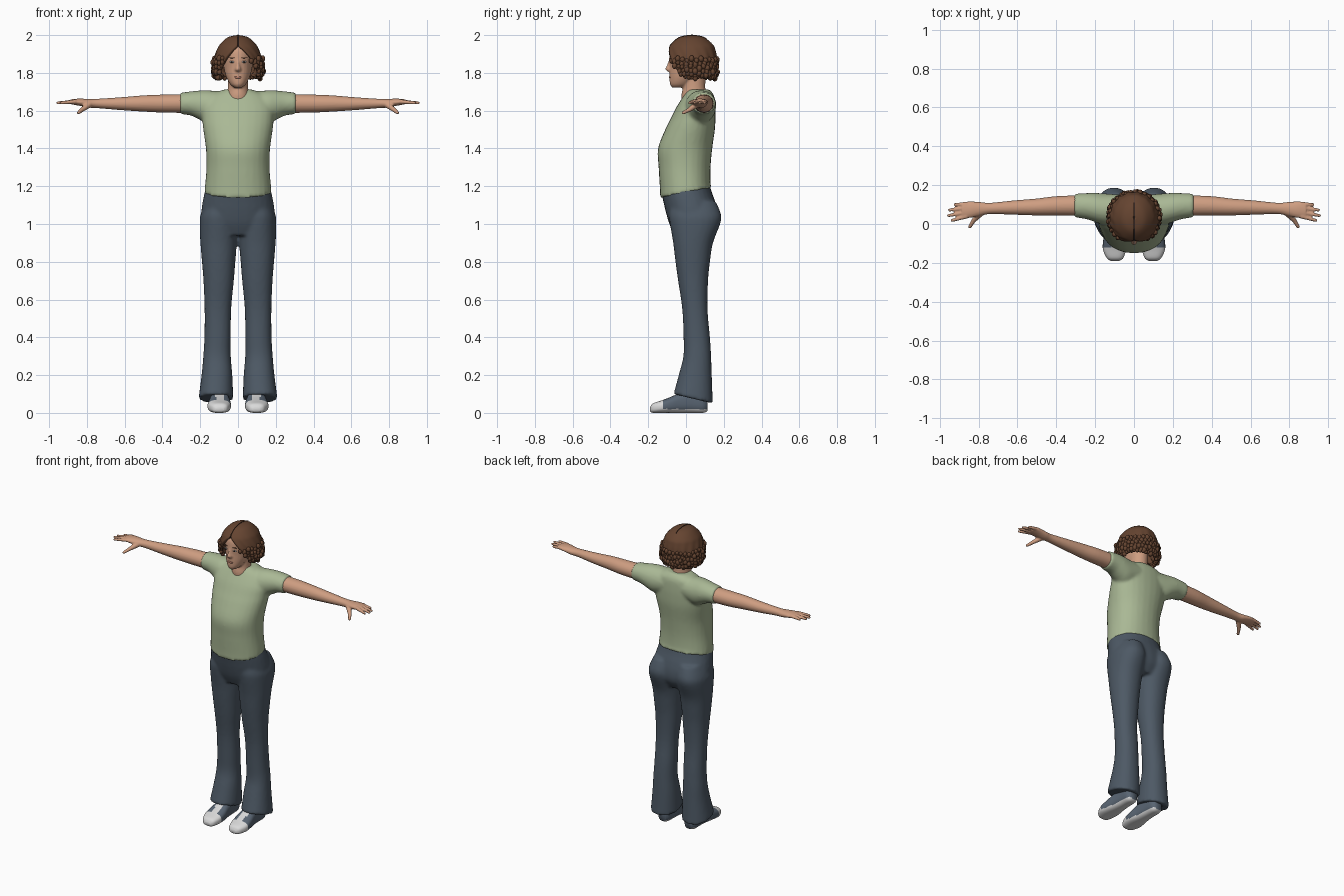
import bpy, bmesh, math, random
from mathutils import Matrix, Vector

cube = bpy.data.objects.get("Cube")
if cube:
    bpy.data.objects.remove(cube, do_unlink=True)
random.seed(4)


def material(name, red, green, blue):
    mat = bpy.data.materials.new(name)
    mat.use_nodes = True
    colour = (red, green, blue, 1)
    mat.diffuse_color = colour
    mat.node_tree.nodes["Principled BSDF"].inputs["Base Color"].default_value = colour
    return mat


SKIN = material("skin", .62, .34, .22)
HAIR = material("brown hair", .13, .058, .03)
DARK = material("dark brown", .03, .014, .009)
SHIRT = material("sage shirt", .40, .48, .30)
JEANS = material("blue grey denim", .075, .1, .13)
WHITE = material("shoe white", .7, .7, .7)
PANEL = material("shoe grey blue", .1, .13, .17)
LIPS = material("lips", .46, .2, .14)


def smooth_rows(rows, steps):
    """Catmull-Rom interpolation between measured rows."""
    result = []
    for i in range(len(rows) - 1):
        before, a, b = rows[max(i - 1, 0)], rows[i], rows[i + 1]
        after = rows[min(i + 2, len(rows) - 1)]
        for k in range(steps):
            t = k / steps
            result.append([q + t * (r - p + t * (2 * p - 5 * q + 4 * r - s
                           + t * (3 * (q - r) + s - p))) / 2
                           for p, q, r, s in zip(before, a, b, after)])
    return result + [list(rows[-1])]


def loft(bm, rows, axis=2, flip=1, power=1.0, segments=28, steps=4):
    """Skin of rounded sections: position, low/high of both other axes, tilt."""
    others = [i for i in range(3) if i != axis]
    rings = []
    for row in smooth_rows(rows, steps):
        pos, a0, a1, b0, b1 = row[:5]
        tilt = row[5] if len(row) > 5 else 0
        ring = []
        for k in range(segments):
            angle = 2 * math.pi * k / segments
            c, s = [math.copysign(abs(v) ** power, v)
                    for v in (math.cos(angle), math.sin(angle))]
            co = [0, 0, 0]
            co[axis] = pos + tilt * s
            co[others[0]] = (a0 + a1) / 2 + c * (a1 - a0) / 2
            co[others[1]] = (b0 + b1) / 2 + s * (b1 - b0) / 2
            co[0] *= flip
            ring.append(bm.verts.new(co))
        rings.append(ring)
    for low, high in zip(rings, rings[1:]):
        for k in range(segments):
            n = (k + 1) % segments
            bm.faces.new((low[k], low[n], high[n], high[k]))
    bm.faces.new(rings[0])
    bm.faces.new(rings[-1])


def ball(bm, centre, size, detail=2):
    matrix = Matrix.Translation(centre) @ Matrix.Diagonal((*size, 1))
    bmesh.ops.create_icosphere(bm, subdivisions=detail, radius=1, matrix=matrix)


def finger(bm, start, end, r0, r1):
    start, end = Vector(start), Vector(end)
    line = end - start
    turn = line.to_track_quat('Z', 'Y').to_matrix().to_4x4()
    bmesh.ops.create_cone(bm, cap_ends=True, segments=12, radius1=r0, radius2=r1,
                          depth=line.length,
                          matrix=Matrix.Translation((start + end) / 2) @ turn)
    ball(bm, end, (r1, r1, r1))


def finish(name, bm, mats, voxel=0, relax=4):
    bmesh.ops.recalc_face_normals(bm, faces=bm.faces)
    for face in bm.faces:
        face.smooth = True
    mesh = bpy.data.meshes.new(name)
    bm.to_mesh(mesh)
    bm.free()
    obj = bpy.data.objects.new(name, mesh)
    bpy.context.collection.objects.link(obj)
    for mat in mats:
        mesh.materials.append(mat)
    if voxel:
        remesh = obj.modifiers.new("merge", 'REMESH')
        remesh.mode = 'VOXEL'
        remesh.voxel_size = voxel
        remesh.use_smooth_shade = True
        soften = obj.modifiers.new("soften", 'SMOOTH')
        soften.iterations = relax
    return obj


# Shirt: torso and short sleeves merged, hem lower at the front
bm = bmesh.new()
torso = [(1.165, .178, -.138, .137, .027), (1.2, .175, -.138, .13, .018),
         (1.3, .167, -.145, .13, 0), (1.4, .17, -.148, .139, 0),
         (1.5, .184, -.11, .153, 0), (1.56, .19, -.08, .156, 0),
         (1.62, .19, -.05, .155, 0), (1.68, .15, -.012, .148, 0),
         (1.712, .075, .01, .125, 0)]
loft(bm, [(z, -w, w, y0, y1, t) for z, w, y0, y1, t in torso], power=.92)
for side in (1, -1):
    loft(bm, [(.06, 0, .15, 1.55, 1.7), (.15, -.005, .157, 1.53, 1.707),
              (.2, .01, .16, 1.55, 1.707), (.25, .026, .159, 1.574, 1.702),
              (.308, .034, .156, 1.582, 1.695)], axis=0, flip=side)
finish("shirt", bm, [SHIRT], .01)

# Trousers: hips and flared legs merged
bm = bmesh.new()
hips = [(.94, .15, -.06, .13), (1, .195, -.088, .165), (1.06, .195, -.106, .168),
        (1.12, .187, -.12, .154), (1.17, .176, -.13, .136), (1.22, .162, -.125, .122)]
loft(bm, [(z, -w, w, y0, y1) for z, w, y0, y1 in hips], power=.92)
for side in (1, -1):
    loft(bm, [(.075, .025, .209, -.066, .142, -.025), (.2, .03, .193, -.036, .137, -.01),
              (.3, .038, .184, -.014, .133, 0), (.4, .038, .178, -.013, .127, 0),
              (.55, .036, .177, -.02, .114, 0), (.7, .022, .183, -.042, .117, 0),
              (.8, .014, .191, -.056, .127, 0), (.9, .006, .199, -.068, .143, 0),
              (1, .004, .203, -.085, .181, 0), (1.05, .008, .198, -.09, .186, 0),
              (1.12, .02, .17, -.08, .158, 0)], flip=side, power=.92)
finish("trousers", bm, [JEANS], .01)

# Arms with palms, fingers and thumb
for side, label in ((1, "left"), (-1, "right")):
    bm = bmesh.new()
    loft(bm, [(.27, .042, .148, 1.588, 1.688), (.4, .043, .143, 1.59, 1.685),
              (.5, .044, .131, 1.595, 1.681), (.62, .048, .121, 1.603, 1.671),
              (.74, .051, .109, 1.613, 1.663), (.79, .042, .113, 1.616, 1.662),
              (.84, .032, .116, 1.626, 1.664), (.885, .03, .113, 1.634, 1.66)],
         axis=0, flip=side)
    for y0, tip, y1 in ((.04, .937, .018), (.061, .955, .043),
                        (.082, .95, .072), (.102, .922, .1)):
        finger(bm, (side * .86, y0, 1.648), (side * tip, y1, 1.641), .012, .008)
    finger(bm, (side * .785, .06, 1.635), (side * .825, .018, 1.605), .018, .012)
    finger(bm, (side * .825, .018, 1.605), (side * .845, -.014, 1.589), .012, .009)
    finish(label + "_arm", bm, [SKIN], .005, 2)

# Head, nose and neck
bm = bmesh.new()
skull = [(1.722, .02, -.072, 0), (1.74, .042, -.085, .03), (1.78, .063, -.087, .07),
         (1.83, .076, -.087, .12), (1.88, .08, -.089, .13), (1.93, .076, -.078, .13),
         (1.97, .045, -.03, .09)]
nose = [(1.806, .012, -.094, -.06), (1.818, .017, -.109, -.06),
        (1.84, .011, -.101, -.06), (1.87, .008, -.091, -.06)]
neck = [(1.62, .075, -.02, .12), (1.68, .062, -.024, .112),
        (1.72, .054, -.018, .102), (1.8, .054, -.015, .105)]
for part in (skull, nose, neck):
    loft(bm, [(z, -w, w, y0, y1) for z, w, y0, y1 in part])
finish("head", bm, [SKIN], .006, 2)

# Facial features
for side, label in ((1, "left"), (-1, "right")):
    for name, y, z, size, mat in (
            ("eye", -.081, 1.858, (.014, .005, .0055), WHITE),
            ("iris", -.084, 1.858, (.005, .0035, .005), DARK),
            ("eyebrow", -.082, 1.88, (.018, .005, .0028), HAIR)):
        bm = bmesh.new()
        ball(bm, (side * .032, y, z), size)
        finish(label + "_" + name, bm, [mat])
bm = bmesh.new()
ball(bm, (0, -.084, 1.776), (.021, .006, .0065))
finish("mouth", bm, [LIPS])

# Hair shell: height, half width, front, back, and angle of the face opening
hair = smooth_rows([(2, .004, .03, .035, 0), (1.988, .055, -.035, .095, 0),
                    (1.95, .096, -.08, .143, .02), (1.92, .112, -.095, .156, .28),
                    (1.88, .126, -.102, .164, .55), (1.84, .132, -.098, .166, .72),
                    (1.8, .131, -.088, .164, .95), (1.775, .115, -.07, .15, 1.15)], 4)


def hair_point(row, t, bulge=1.0):
    z, w, y0, y1, opening = row
    angle = opening + t * 2 * (math.pi - opening)
    return Vector((bulge * w * math.sin(angle),
                   (y0 + y1) / 2 - bulge * math.cos(angle) * (y1 - y0) / 2, z))


bm = bmesh.new()
count = 64
grid = []
for row in hair:
    wave = .025 * min(1, max(0, (1.96 - row[0]) / .1))
    grid.append([bm.verts.new(hair_point(row, k / count, 1 + wave * math.sin(k * 1.3)))
                 for k in range(count + 1)])
for high, low in zip(grid, grid[1:]):
    for k in range(count):
        bm.faces.new((high[k], low[k], low[k + 1], high[k + 1]))
shell = finish("hair", bm, [HAIR])
thick = shell.modifiers.new("thickness", 'SOLIDIFY')
thick.thickness = .018
thick.offset = -1

# Curls in staggered rows around the lower hair
bm = bmesh.new()
lower = [row for row in hair if row[0] < 1.87]
for level, row in enumerate(lower[::2]):
    for k in range(27):
        point = hair_point(row, (k + .5 * (level % 2)) / 26.5, random.uniform(.95, 1.02))
        point.z += random.uniform(-.008, .008)
        radius = random.uniform(.011, .015)
        ball(bm, point, (radius, radius, radius * 1.25))
finish("curls", bm, [HAIR])

# Dark parting line over the crown
line = bpy.data.curves.new("parting", 'CURVE')
line.dimensions = '3D'
line.bevel_depth = .0025
path = [hair_point(row, .5) for row in hair[5:0:-1]]
path += [hair_point((*row[:4], 0), 0) for row in hair[:10]]
spline = line.splines.new('POLY')
spline.points.add(len(path) - 1)
for target, point in zip(spline.points, path):
    target.co = (*point, 1)
line.materials.append(DARK)
bpy.context.collection.objects.link(bpy.data.objects.new("parting", line))

# Shoes: white toe, tongue and sole, darker side panels
for side, label in ((1, "left"), (-1, "right")):
    bm = bmesh.new()
    loft(bm, [(-.19, .075, .118, .008, .03), (-.175, .055, .14, 0, .05),
              (-.13, .04, .16, 0, .066), (-.08, .038, .158, 0, .085),
              (-.03, .045, .15, 0, .108), (.03, .05, .145, 0, .125),
              (.09, .055, .142, 0, .115), (.115, .07, .125, .01, .09)],
         axis=1, flip=side, power=.75, segments=40, steps=6)
    for face in bm.faces:
        c = face.calc_center_median()
        tongue = abs(abs(c.x) - .098) < .02 and c.y < -.04 and c.z > .05
        face.material_index = 0 if c.z < .02 or c.y < -.125 or tongue else 1
    finish(label + "_shoe", bm, [WHITE, PANEL])
